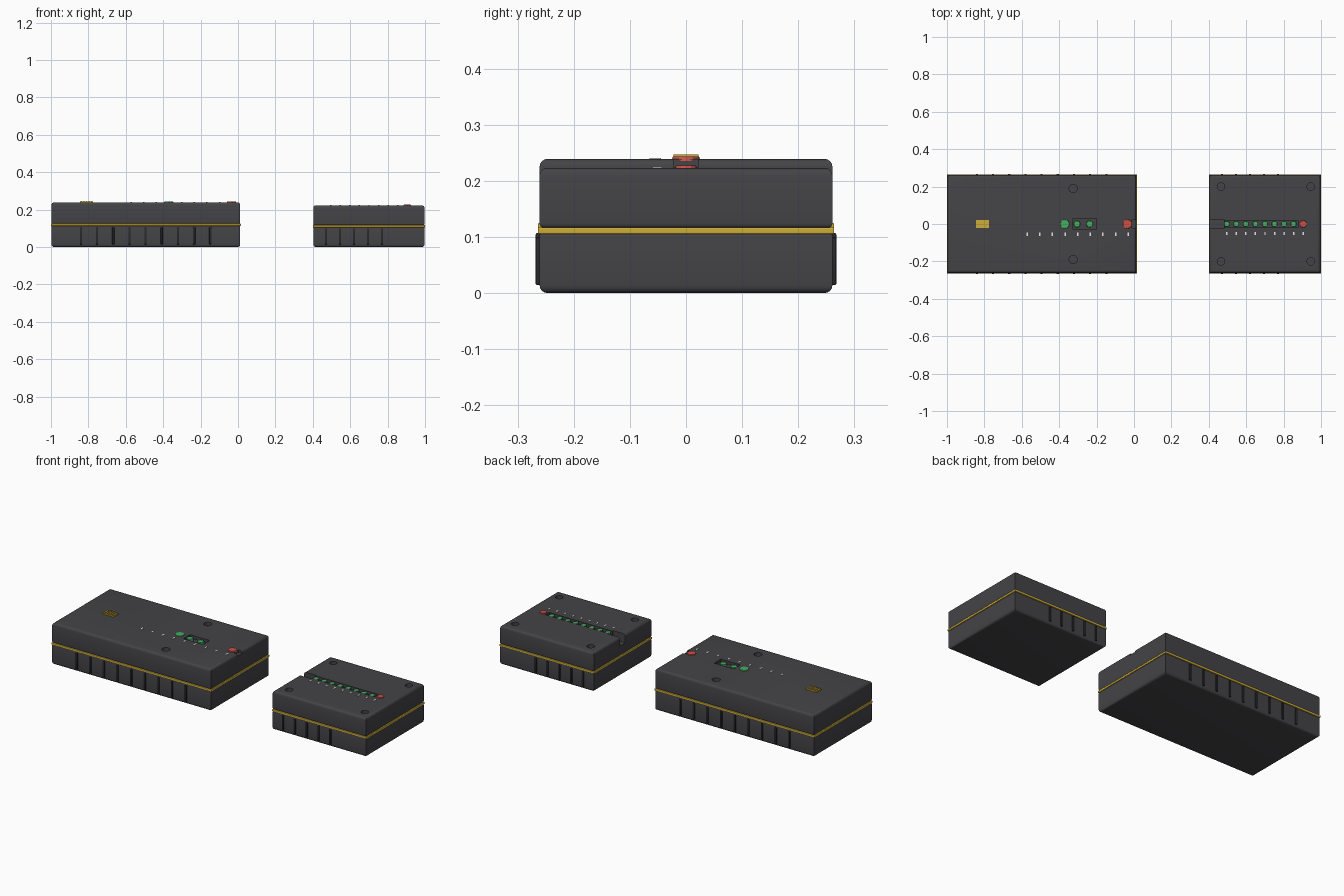
import bpy
import bmesh
import math
from mathutils import Matrix

old = bpy.data.objects.get("Cube")
if old:
    bpy.data.objects.remove(old, do_unlink=True)


def material(name, rgb, rough=0.6):
    m = bpy.data.materials.new(name)
    m.use_nodes = True
    m.diffuse_color = (*rgb, 1)
    bsdf = m.node_tree.nodes["Principled BSDF"]
    bsdf.inputs["Base Color"].default_value = (*rgb, 1)
    bsdf.inputs["Roughness"].default_value = rough
    return m


SHELL = material("charcoal shell", (0.058, 0.056, 0.062))
RIB = material("dark rubber", (0.022, 0.022, 0.025))
YELLOW = material("yellow", (0.62, 0.42, 0.04))
GREEN = material("green", (0.06, 0.42, 0.12))
RED = material("red", (0.6, 0.08, 0.06))
WHITE = material("white", (0.85, 0.85, 0.85))


def finish(name, bm, mat):
    bmesh.ops.recalc_face_normals(bm, faces=bm.faces)
    me = bpy.data.meshes.new(name)
    bm.to_mesh(me)
    bm.free()
    me.materials.append(mat)
    ob = bpy.data.objects.new(name, me)
    bpy.context.collection.objects.link(ob)
    return ob


def add_box(bm, x, y, z):
    """Box spanning the given (low, high) ranges."""
    size = [b - a for a, b in (x, y, z)]
    mid = [(a + b) / 2 for a, b in (x, y, z)]
    bmesh.ops.create_cube(bm, size=1, matrix=Matrix.Translation(mid) @ Matrix.Diagonal((*size, 1)))


def box(name, x, y, z, mat, round_top=0, round_bottom=0):
    """Box whose top and bottom rims can be rounded."""
    bm = bmesh.new()
    add_box(bm, x, y, z)
    for radius, level in ((round_top, z[1]), (round_bottom, z[0])):
        rim = [e for e in bm.edges if all(abs(v.co.z - level) < 1e-5 for v in e.verts)]
        if radius:
            bmesh.ops.bevel(bm, geom=rim, offset=radius, segments=4, profile=0.5, affect='EDGES')
    return finish(name, bm, mat)


def add_disc(bm, x, y, z, r, sides=24, taper=1):
    bmesh.ops.create_cone(bm, cap_ends=True, segments=sides, radius1=r, radius2=r * taper,
                          depth=z[1] - z[0], matrix=Matrix.Translation((x, y, sum(z) / 2)))


def button(name, x, z, r, mat):
    bm = bmesh.new()
    add_disc(bm, x, 0, z, r, 12, 0.9)
    return finish(name, bm, mat)


def cut(ob, cutter):
    cutter.hide_render = True
    mod = ob.modifiers.new("Cut", 'BOOLEAN')
    mod.operation = 'DIFFERENCE'
    mod.solver = 'EXACT'
    mod.object = cutter
    bpy.context.view_layer.objects.active = ob
    bpy.ops.object.modifier_apply(modifier="Cut")
    bpy.data.objects.remove(cutter, do_unlink=True)


def smooth(ob):
    bpy.ops.object.select_all(action='DESELECT')
    ob.select_set(True)
    bpy.context.view_layer.objects.active = ob
    bpy.ops.object.shade_smooth_by_angle(angle=math.radians(35))


def case(name, x, seam, top, rib_start, rib_step, rib_count, holes, slots):
    """Two-part case with a seal, side ribs, screw holes and cut slots."""
    inner = (x[0] + 0.003, x[1] - 0.003)
    depth = (-0.261, 0.261)
    lower = box(name + "_lower_shell", inner, depth, (0, seam), SHELL, 0.005, 0.014)
    lid = box(name + "_lid", inner, depth, (seam + 0.01, top), SHELL, 0.014, 0.008)
    box(name + "_seal", x, (-0.264, 0.264), (seam - 0.001, seam + 0.011), YELLOW, 0.003, 0.003)

    # Screw holes and slots sunk into the lid
    for hx, hy, hr in holes:
        bm = bmesh.new()
        add_disc(bm, hx, hy, (top - 0.02, top + 0.02), hr)
        cut(lid, finish("cutter", bm, SHELL))
    for sx, half, floor in slots:
        cut(lid, box("cutter", sx, (-half, half), (top - floor, top + 0.02), SHELL))
    smooth(lower)
    smooth(lid)

    # Grip ribs on both long sides
    bm = bmesh.new()
    for i in range(rib_count):
        rx = rib_start + i * rib_step
        for side in (-1, 1):
            add_box(bm, (rx - 0.006, rx + 0.006),
                    sorted((side * 0.255, side * 0.268)), (0.014, seam - 0.007))
    bmesh.ops.bevel(bm, geom=list(bm.edges), offset=0.003, segments=2, profile=0.5, affect='EDGES')
    smooth(finish(name + "_side_ribs", bm, RIB))


def position_marks(name, start, step, count, y, top, height):
    """Row of thin white ticks beside the control positions."""
    bm = bmesh.new()
    for i in range(count):
        mx = start + i * step
        add_box(bm, (mx - 0.004, mx + 0.004), (y - height / 2, y + height / 2),
                (top - 0.002, top + 0.002))
    finish(name, bm, WHITE)


# Large case
BIG_TOP = 0.239
case("large_case", (-1.0, 0.015), 0.114, BIG_TOP, -0.84, 0.0865, 9,
     [(-0.325, s * 0.19, 0.022) for s in (-1, 1)],
     [((-0.325, -0.2), 0.03, 0.018), ((-0.012, 0.05), 0.022, 0.014)])
button("large_green_button", -0.37, (0.235, 0.242), 0.026, GREEN)
for i in range(2):
    button("large_slot_button", -0.305 + i * 0.068, (0.215, 0.237), 0.019, GREEN)
button("large_red_button", -0.035, (0.235, 0.243), 0.026, RED)
position_marks("large_position_marks", -0.572, 0.0677, 9, -0.055, BIG_TOP, 0.02)

# Ridged yellow latch
bm = bmesh.new()
add_box(bm, (-0.845, -0.775), (-0.022, 0.022), (0.235, 0.243))
for i in range(5):
    lx = -0.838 + i * 0.014
    add_box(bm, (lx - 0.004, lx + 0.004), (-0.022, 0.022), (0.242, 0.247))
finish("latch", bm, YELLOW)

# Small case, with a lead-in channel at its left-hand end
SMALL_TOP = 0.223
case("small_case", (0.4, 1.0), 0.106, SMALL_TOP, 0.47, 0.075, 5,
     [(cx, s * 0.2, 0.02) for cx in (0.465, 0.945) for s in (-1, 1)],
     [((0.35, 0.48), 0.024, 0.05), ((0.47, 0.88), 0.017, 0.018)])
for i in range(8):
    button("small_green_button", 0.496 + i * 0.051, (0.2, 0.22), 0.016, GREEN)
button("small_red_button", 0.905, (0.218, 0.227), 0.02, RED)
position_marks("small_position_marks", 0.496, 0.0511, 9, -0.051, SMALL_TOP, 0.017)
